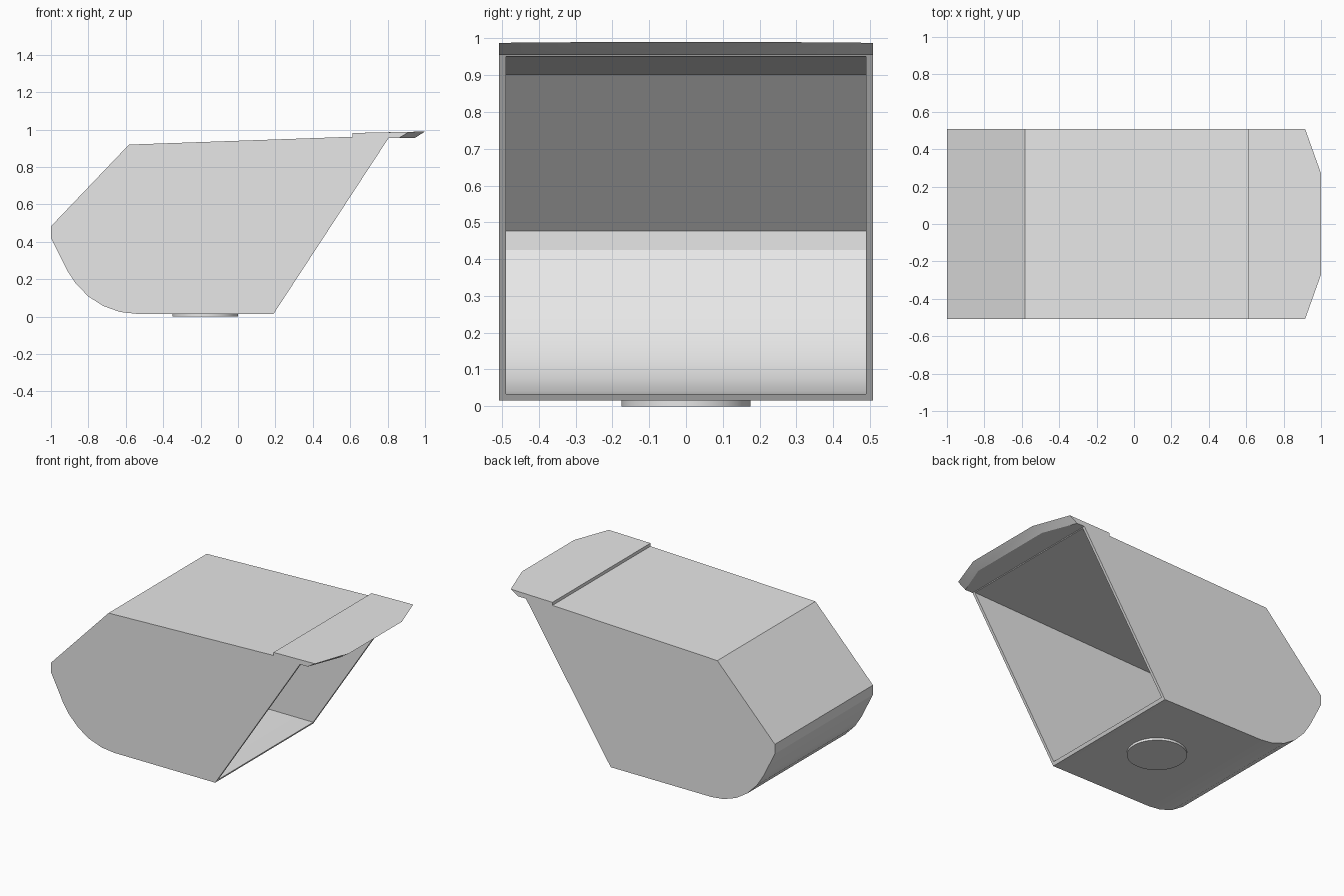
import bpy, bmesh, math
from mathutils import Vector

cube = bpy.data.objects.get("Cube")
if cube:
    bpy.data.objects.remove(cube, do_unlink=True)

grey = bpy.data.materials.new("light_grey")
grey.use_nodes = True
COLOUR = (0.8, 0.8, 0.8, 1)
grey.diffuse_color = COLOUR
grey.node_tree.nodes["Principled BSDF"].inputs["Base Color"].default_value = COLOUR

HALF, WALL = 0.508, 0.018


def finish(name, bm):
    bmesh.ops.recalc_face_normals(bm, faces=bm.faces)
    mesh = bpy.data.meshes.new(name)
    bm.to_mesh(mesh)
    bm.free()
    obj = bpy.data.objects.new(name, mesh)
    bpy.context.collection.objects.link(obj)
    mesh.materials.append(grey)
    bpy.ops.object.select_all(action='DESELECT')
    obj.select_set(True)
    bpy.context.view_layer.objects.active = obj
    bpy.ops.object.shade_smooth_by_angle(angle=math.radians(25))


def inset(points, t):
    """Offset a clockwise profile inward; the last (closing) edge stays put."""
    result, n = [], len(points)
    for i, p in enumerate(points):
        d1 = (p - points[i - 1]).normalized()
        d2 = (points[(i + 1) % n] - p).normalized()
        n1, n2 = Vector((d1.y, -d1.x)), Vector((d2.y, -d2.x))
        t1, t2 = (0 if i == 0 else t), (0 if i == n - 1 else t)
        det = n1.x * n2.y - n1.y * n2.x
        result.append(p + Vector(((t1 * n2.y - t2 * n1.y) / det,
                                  (t2 * n1.x - t1 * n2.x) / det)))
    return result


# Hood shell: outer and inner skins joined by a rim around the slanted mouth
outer = [Vector(p) for p in (
    (0.19, 0.015), (-0.54, 0.015), (-0.63, 0.025), (-0.72, 0.057),
    (-0.80, 0.108), (-0.87, 0.18), (-0.915, 0.25), (-1, 0.42), (-1, 0.483),
    (-0.583, 0.92), (0.814, 0.969))]
bm = bmesh.new()
rings = []
for profile, y in ((outer, HALF), (inset(outer, WALL), HALF - WALL)):
    sides = [[bm.verts.new((p.x, s * y, p.y)) for p in profile] for s in (-1, 1)]
    a, b = sides
    bm.faces.new(a)
    bm.faces.new(b)
    for i in range(len(a) - 1):
        bm.faces.new((a[i], a[i + 1], b[i + 1], b[i]))
    rings.append((a[0], a[-1], b[-1], b[0]))
o, n = rings
for i in range(4):
    j = (i + 1) % 4
    bm.faces.new((o[i], o[j], n[j], n[i]))
finish("hood_shell", bm)

# Visor lip: tapered plate with an undercut front edge
bm = bmesh.new()


def plate_outline(points):
    half = [(x, y, z) for x, y, z in points]
    return [bm.verts.new(p) for p in half + [(x, -y, z) for x, y, z in half[::-1]]]


top = plate_outline([(0.613, HALF, 0.982), (0.915, HALF, 0.988), (1, 0.27, 0.99)])
low = plate_outline([(0.613, HALF, 0.955), (0.86, HALF, 0.955), (0.945, 0.29, 0.955)])
bm.faces.new(top)
bm.faces.new(low)
for i in range(len(top)):
    j = (i + 1) % len(top)
    bm.faces.new((top[i], top[j], low[j], low[i]))
finish("visor_lip", bm)

# Round mounting foot
bm = bmesh.new()
bmesh.ops.create_cone(bm, cap_ends=True, segments=48, radius1=0.176, radius2=0.176, depth=0.018)
bmesh.ops.translate(bm, verts=bm.verts, vec=(-0.175, 0, 0.009))
finish("mounting_foot", bm)
